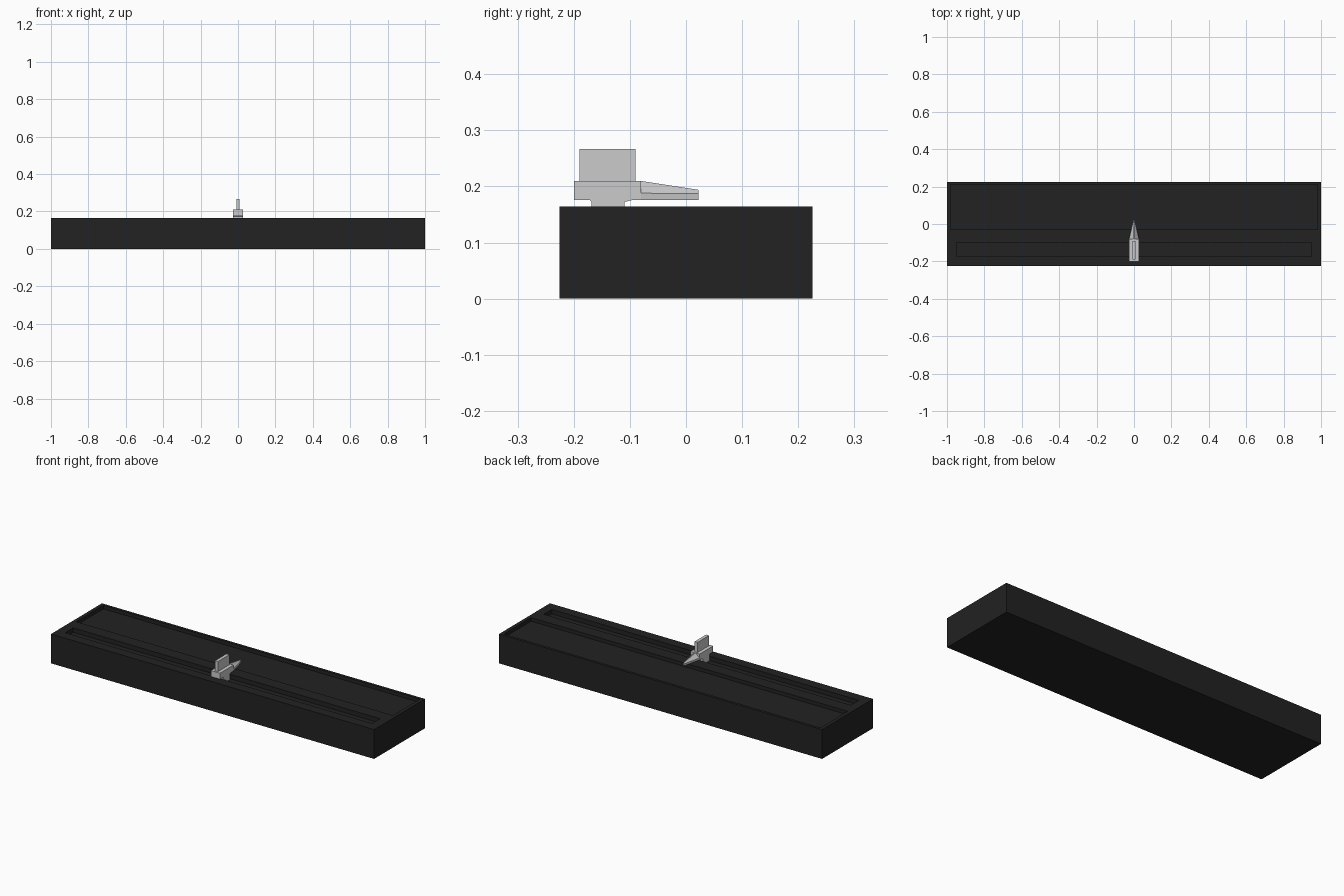
import bpy, bmesh

if "Cube" in bpy.data.objects:
    bpy.data.objects.remove(bpy.data.objects["Cube"])


def finish(name, bm, mat=None):
    bmesh.ops.recalc_face_normals(bm, faces=bm.faces)
    me = bpy.data.meshes.new(name)
    bm.to_mesh(me)
    bm.free()
    ob = bpy.data.objects.new(name, me)
    bpy.context.collection.objects.link(ob)
    if mat:
        me.materials.append(mat)
    return ob


def loft(name, sections, mat=None):
    """Closed solid through rings that all have the same number of points."""
    bm = bmesh.new()
    rings = [[bm.verts.new(p) for p in s] for s in sections]
    n = len(rings[0])
    for a, b in zip(rings, rings[1:]):
        for i in range(n):
            j = (i + 1) % n
            bm.faces.new((a[i], a[j], b[j], b[i]))
    bm.faces.new(rings[0])
    bm.faces.new(rings[-1])
    return finish(name, bm, mat)


def box(name, x, y, z, mat=None):
    return loft(name, [[(x[0], y[0], h), (x[1], y[0], h), (x[1], y[1], h), (x[0], y[1], h)]
                       for h in z], mat)


def cut(target, cutter):
    mod = target.modifiers.new(cutter.name, 'BOOLEAN')
    mod.operation = 'DIFFERENCE'
    mod.solver = 'EXACT'
    mod.object = cutter
    cutter.hide_render = True
    cutter.hide_viewport = True


black = bpy.data.materials.new("black_plastic")
black.diffuse_color = (0.016, 0.016, 0.016, 1)
black.use_nodes = True
black.node_tree.nodes["Principled BSDF"].inputs["Base Color"].default_value = black.diffuse_color

# Long housing with a shallow tray and a slider slot in its top
TOP = 0.164
housing = box("housing", (-1, 1), (-0.225, 0.225), (0, TOP), black)
cut(housing, box("tray_cutter", (-0.98, 0.98), (-0.03, 0.21), (TOP - 0.02, TOP + 0.05), black))
cut(housing, box("slot_cutter", (-0.95, 0.95), (-0.17, -0.10), (TOP - 0.025, TOP + 0.05), black))

# Slider body: side profile with a stem reaching into the slot
profile = [(-0.20, 0.210), (-0.20, 0.176), (-0.172, 0.176), (-0.168, 0.172), (-0.168, 0.140),
           (-0.11, 0.140), (-0.11, 0.172), (-0.095, 0.176), (-0.08, 0.176), (-0.08, 0.210)]
loft("slider_body", [[(x, y, z) for y, z in profile] for x in (-0.028, 0.028)])

# Finger grip
box("slider_grip", (-0.009, 0.009), (-0.19, -0.09), (0.205, 0.267))


# Tapered pointer with a central ridge
def section(y, w, edge, ridge):
    return [(-w, y, 0.176), (w, y, 0.176), (w, y, edge), (0.12 * w, y, ridge),
            (-0.12 * w, y, ridge), (-w, y, edge)]


loft("slider_pointer", [section(-0.082, 0.027, 0.188, 0.210), section(0.022, 0.003, 0.187, 0.194)])
